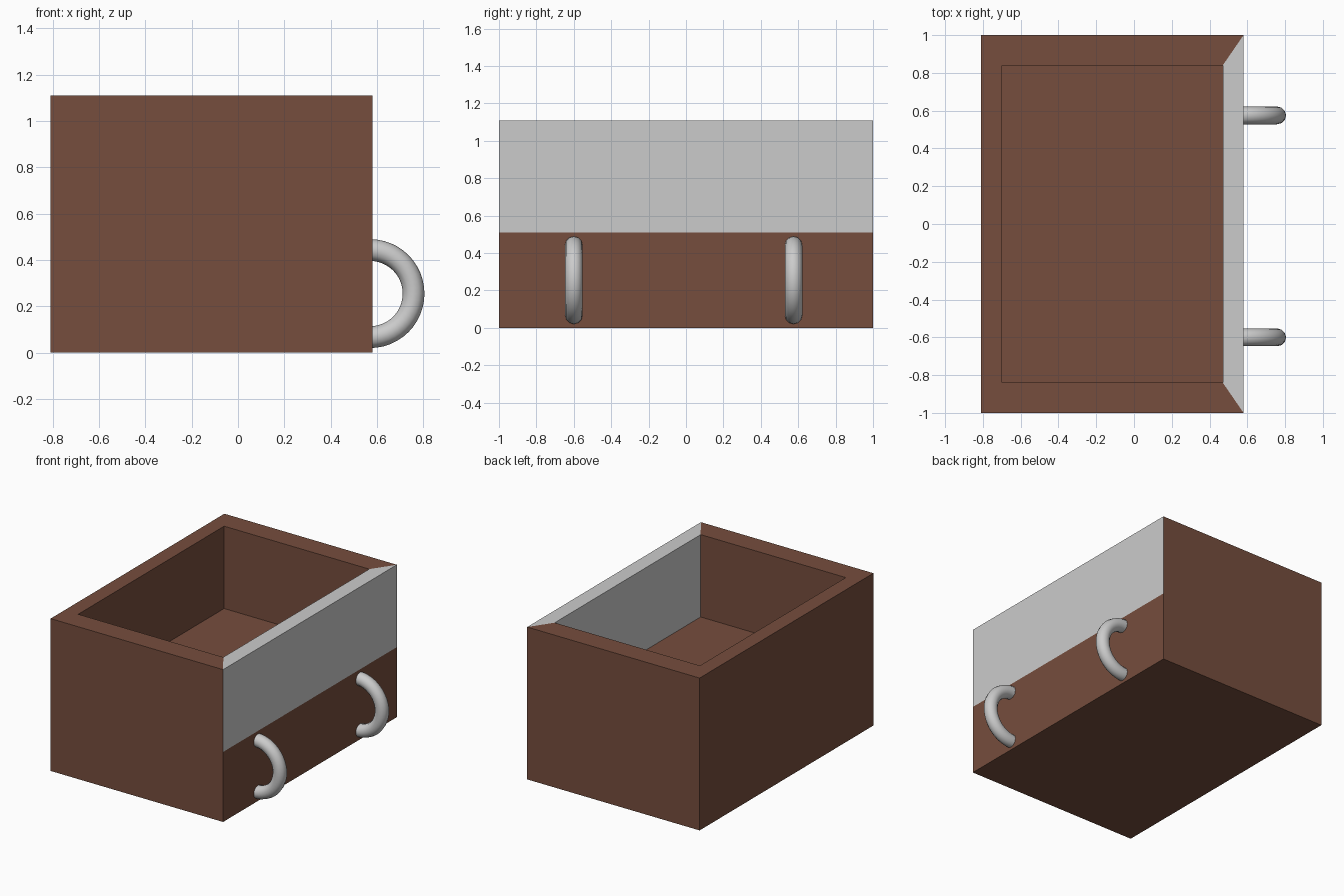
import bpy, bmesh, math

if "Cube" in bpy.data.objects:
    bpy.data.objects.remove(bpy.data.objects["Cube"])

X0, X1, Y, H, FLOOR = -0.81, 0.58, 1.0, 1.11, 0.51
TX, TY = 0.11, 0.16          # wall thickness

brown = bpy.data.materials.new("brown_wood")
brown.diffuse_color = (0.18, 0.075, 0.047, 1)
brown.use_nodes = True
brown.node_tree.nodes["Principled BSDF"].inputs["Base Color"].default_value = brown.diffuse_color


def add_object(name, bm, material=None):
    bmesh.ops.recalc_face_normals(bm, faces=bm.faces[:])
    mesh = bpy.data.meshes.new(name)
    bm.to_mesh(mesh)
    bm.free()
    obj = bpy.data.objects.new(name, mesh)
    bpy.context.collection.objects.link(obj)
    if material:
        mesh.materials.append(material)
    return obj


def raise_faces(bm, faces, dz):
    geom = bmesh.ops.extrude_face_region(bm, geom=faces)["geom"]
    verts = [g for g in geom if isinstance(g, bmesh.types.BMVert)]
    bmesh.ops.translate(bm, verts=verts, vec=(0, 0, dz))
    bmesh.ops.delete(bm, geom=faces, context='FACES_ONLY')


outer = [(X0, -Y), (X1, -Y), (X1, Y), (X0, Y)]
inner = [(X0 + TX, -Y + TY), (X1 - TX, -Y + TY),
         (X1 - TX, Y - TY), (X0 + TX, Y - TY)]

# Brown body: solid base with three mitred walls
bm = bmesh.new()
low = [bm.verts.new((x, y, 0)) for x, y in outer]
rim = [bm.verts.new((x, y, FLOOR)) for x, y in outer]
well = [bm.verts.new((x, y, FLOOR)) for x, y in inner]
bm.faces.new(low[::-1])
bm.faces.new(well)
ring = []
for i in range(4):
    j = (i + 1) % 4
    bm.faces.new((low[i], low[j], rim[j], rim[i]))
    ring.append(bm.faces.new((rim[i], rim[j], well[j], well[i])))
raise_faces(bm, [ring[0], ring[2], ring[3]], H - FLOOR)
add_object("box_body", bm, brown)

# Grey mitred wall on the handle side
bm = bmesh.new()
plan = (outer[1], outer[2], inner[2], inner[1])
bottom = [bm.verts.new((x, y, FLOOR)) for x, y in plan]
top = [bm.verts.new((x, y, H)) for x, y in plan]
bm.faces.new(bottom[::-1])
bm.faces.new(top)
for i in range(4):
    j = (i + 1) % 4
    bm.faces.new((bottom[i], bottom[j], top[j], top[i]))
add_object("grey_panel", bm)

# Ring handles, sunk halfway into the solid base
for name, y in (("handle_front", -0.60), ("handle_back", 0.575)):
    bpy.ops.mesh.primitive_torus_add(
        major_segments=48, minor_segments=12, major_radius=0.188,
        minor_radius=0.047, location=(0.57, y, 0.255),
        rotation=(math.pi / 2, 0, 0))
    handle = bpy.context.object
    handle.name = name
    bpy.ops.object.shade_smooth()
